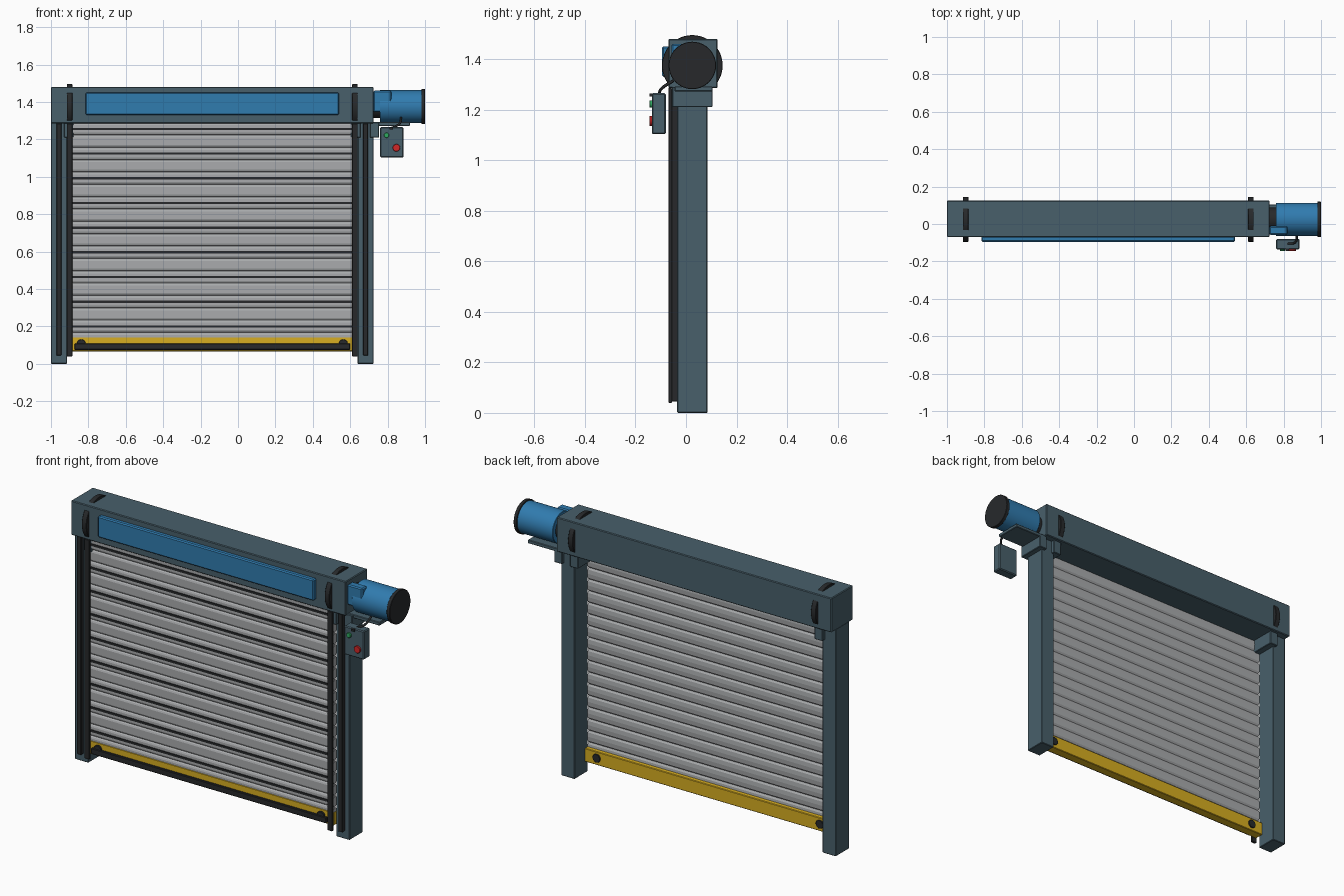
import bpy, math
from mathutils import Vector

if "Cube" in bpy.data.objects:
    bpy.data.objects.remove(bpy.data.objects["Cube"])


def material(name, rgb):
    m = bpy.data.materials.new(name)
    m.diffuse_color = (*rgb, 1)
    m.use_nodes = True
    m.node_tree.nodes["Principled BSDF"].inputs["Base Color"].default_value = m.diffuse_color
    return m


SLATE = material("slate_paint", (0.065, 0.115, 0.145))
BLUE = material("blue_paint", (0.03, 0.2, 0.43))
YELLOW = material("yellow_paint", (0.68, 0.42, 0.015))
DARK = material("dark_rubber", (0.02, 0.022, 0.024))
STEEL = material("slat_steel", (0.4, 0.41, 0.42))
RED = material("red_button", (0.65, 0.02, 0.02))
GREEN = material("green_button", (0.03, 0.4, 0.12))


def from_mesh(name, verts, faces, mat):
    me = bpy.data.meshes.new(name)
    me.from_pydata(verts, [], faces)
    ob = bpy.data.objects.new(name, me)
    bpy.context.collection.objects.link(ob)
    me.materials.append(mat)
    return ob


def bevel(ob, width, segments=1):
    b = ob.modifiers.new("edge_bevel", 'BEVEL')
    b.width = width
    b.segments = segments


def prism_x(name, x0, x1, profile, mat):
    """Extrude a (y, z) outline along x."""
    n = len(profile)
    verts = [(x, y, z) for x in (x0, x1) for y, z in profile]
    faces = [(i, (i + 1) % n, n + (i + 1) % n, n + i) for i in range(n)]
    faces += [tuple(range(n))[::-1], tuple(range(n, 2 * n))]
    return from_mesh(name, verts, faces, mat)


def box(name, x, y, z, mat, bev=0.003):
    ob = prism_x(name, x[0], x[1],
                 [(y[1], z[0]), (y[1], z[1]), (y[0], z[1]), (y[0], z[0])], mat)
    ob.data.flip_normals() if ob.data.polygons[0].normal.y < 0 else None
    if bev:
        bevel(ob, bev)
    return ob


def cylinder(name, start, end, r, mat, sides=40, bev=0.002):
    a, b = Vector(start), Vector(end)
    d = b - a
    bpy.ops.mesh.primitive_cylinder_add(vertices=sides, radius=r, depth=d.length,
                                        location=(a + b) / 2,
                                        rotation=d.to_track_quat('Z', 'Y').to_euler())
    ob = bpy.context.object
    ob.name = name
    ob.data.materials.append(mat)
    bpy.ops.object.shade_smooth_by_angle(angle=math.radians(30))
    if bev:
        bevel(ob, bev)
    return ob


MID = -0.1375          # centre of the doorway
AY, AZ = 0.025, 1.375  # roller and motor axis


# Hood and front panel
box("hood", (-1, 0.725), (-0.07, 0.125), (1.285, 1.48), SLATE, 0.004)
box("hood_panel", (-0.815, 0.54), (-0.095, -0.065), (1.33, 1.45), BLUE, 0.006)

# Posts, guides, brackets and roller discs on both sides
for side, s in (("left", -1), ("right", 1)):
    def span(a, b):
        return tuple(sorted((MID + s * a, MID + s * b)))
    box(side + "_post", span(0.7775, 0.8625), (-0.035, 0.085), (0, 1.29), SLATE)
    box(side + "_outer_rail", span(0.807, 0.833), (-0.058, -0.03), (0.045, 1.285), DARK, 0.002)
    box(side + "_inner_guide", span(0.7475, 0.7775), (-0.07, -0.055), (0.04, 1.285), DARK, 0.002)
    box(side + "_inner_bracket", span(0.742, 0.793), (-0.055, 0.105), (1.21, 1.29), SLATE)
    d = span(0.7475, 0.7775)
    cylinder(side + "_roller_disc", (d[0], AY, AZ), (d[1], AY, AZ), 0.12, DARK, 48)
box("right_outer_bracket", (0.705, 0.755), (-0.055, 0.105), (1.21, 1.29), SLATE)

# Curtain of interlocking slats, every second one with a dark front strip
PITCH = 0.066
for i in range(18):
    z = 0.134 + i * PITCH
    outline = [(-0.044, -0.033), (-0.037, -0.033), (-0.030, -0.023), (-0.028, 0),
               (-0.030, 0.023), (-0.037, 0.033), (-0.044, 0.033), (-0.051, 0.028),
               (-0.054, 0.020), (-0.054, -0.020), (-0.051, -0.028)]
    prism_x(f"slat_{i + 1}", -0.913, 0.638, [(y, z + dz) for y, dz in outline], STEEL)
    if i % 2:
        box(f"slat_strip_{i + 1}", (-0.913, 0.638), (-0.059, -0.05),
            (z - 0.006, z + 0.006), DARK, 0)

# Bottom bar with rubber edge and end bolts
box("bottom_bar", (-0.913, 0.639), (-0.056, -0.004), (0.067, 0.143), YELLOW)
box("bottom_seal", (-0.875, 0.6), (-0.069, -0.05), (0.075, 0.108), DARK)
for side, x in (("left", -0.838), ("right", 0.563)):
    cylinder(side + "_bar_bolt", (x, -0.066, 0.107), (x, 0.002, 0.107), 0.024, DARK, 24)

# Motor, gearbox and support shelf
cylinder("motor_neck", (0.72, AY, AZ), (0.77, AY, AZ), 0.062, DARK)
cylinder("motor_body", (0.758, AY, AZ), (0.982, AY, AZ), 0.088, BLUE)
cylinder("motor_cap", (0.98, AY, AZ), (1.0, AY, AZ), 0.094, DARK)
box("gearbox", (0.725, 0.82), (-0.058, -0.012), (1.345, 1.46), BLUE, 0.006)
box("motor_shelf", (0.722, 0.92), (-0.045, 0.105), (1.272, 1.292), SLATE)

# Control box with buttons
box("control_box", (0.76, 0.885), (-0.135, -0.08), (1.103, 1.265), SLATE, 0.005)
for name, x, z, r, mat in (("start_button", 0.794, 1.222, 0.014, GREEN),
                           ("stop_button", 0.847, 1.155, 0.02, RED)):
    cylinder(name, (x, -0.13, z), (x, -0.145, z), r, mat, 24)
box("control_lamp", (0.81, 0.83), (-0.145, -0.13), (1.252, 1.264), DARK, 0)

# Cable from control box to motor
curve = bpy.data.curves.new("control_cable", 'CURVE')
curve.dimensions = '3D'
curve.bevel_depth = 0.006
curve.bevel_resolution = 2
curve.resolution_u = 6
spline = curve.splines.new('BEZIER')
points = [(0.82, -0.105, 1.26), (0.862, -0.098, 1.282), (0.872, -0.05, 1.315)]
spline.bezier_points.add(len(points) - 1)
for bp, co in zip(spline.bezier_points, points):
    bp.co = co
    bp.handle_left_type = bp.handle_right_type = 'AUTO'
curve.materials.append(DARK)
bpy.context.collection.objects.link(bpy.data.objects.new("control_cable", curve))
